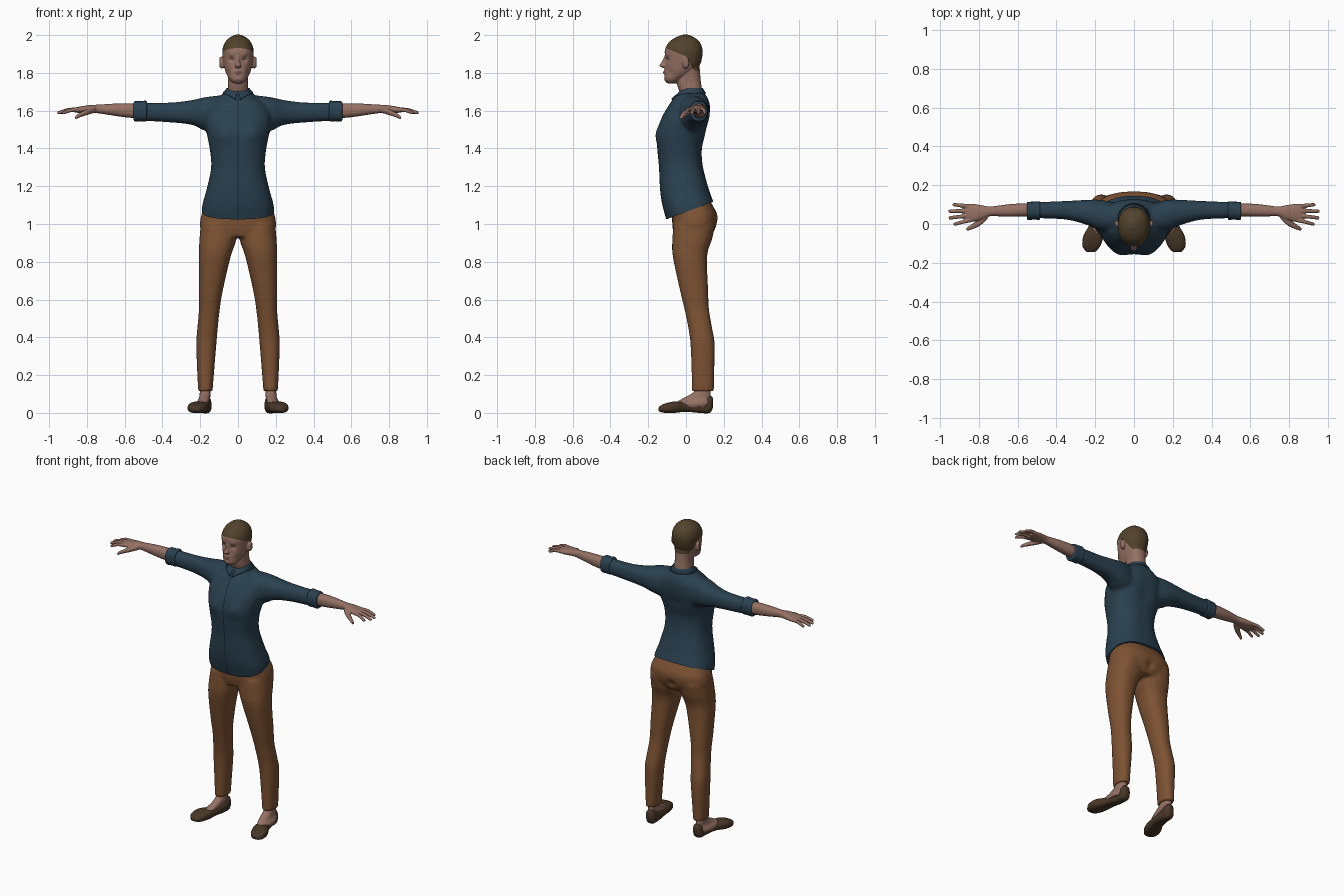
import bpy
import bmesh
import math
from mathutils import Vector

cube = bpy.data.objects.get("Cube")
if cube:
    bpy.data.objects.remove(cube, do_unlink=True)


def material(name, r, g, b):
    m = bpy.data.materials.new(name)
    m.use_nodes = True
    m.diffuse_color = (r, g, b, 1)
    shader = next(n for n in m.node_tree.nodes if n.type == "BSDF_PRINCIPLED")
    shader.inputs["Base Color"].default_value = (r, g, b, 1)
    shader.inputs["Roughness"].default_value = 0.8
    return m


skin = material("skin", .30, .165, .125)
hair = material("cropped_hair", .085, .055, .025)
lip = material("lips", .21, .095, .08)
eye = material("eyes", .10, .07, .06)
cloth = material("shirt_blue", .023, .052, .08)
seam = material("shirt_seam", .009, .02, .03)
tan = material("trouser_tan", .205, .085, .033)
leather = material("shoe_brown", .065, .038, .02)


def spline(rows, steps=5):
    """Smoothly interpolate rows of numbers."""
    out = []
    last = len(rows) - 1
    for i in range(last):
        a, b, c, d = (rows[max(0, min(last, i + k))] for k in (-1, 0, 1, 2))
        for s in range(steps):
            t = s / steps
            out.append([q + t * (r - p) / 2
                        + t * t * (2 * p - 5 * q + 4 * r - w) / 2
                        + t ** 3 * (3 * q - p - 3 * r + w) / 2
                        for p, q, r, w in zip(a, b, c, d)])
    return out + [list(rows[-1])]


def loft(bm, axis, rows, side=1, power=2.3, n=40):
    """Closed skin through rows of (position, low a, high a, low b, high b)."""
    rings = []
    for t, a0, a1, b0, b1 in spline(rows):
        ring = []
        for k in range(n):
            c, s = math.cos(math.tau * k / n), math.sin(math.tau * k / n)
            a = (a0 + a1 + (a1 - a0) * math.copysign(abs(c) ** (2 / power), c)) / 2
            b = (b0 + b1 + (b1 - b0) * math.copysign(abs(s) ** (2 / power), s)) / 2
            x, y, z = {"x": (t, a, b), "y": (a, t, b), "z": (a, b, t)}[axis]
            ring.append(bm.verts.new((x * side, y, z)))
        rings.append(ring)
    faces = [bm.faces.new(rings[0]), bm.faces.new(rings[-1])]
    for lo, hi in zip(rings, rings[1:]):
        for k in range(n):
            j = (k + 1) % n
            faces.append(bm.faces.new((lo[k], lo[j], hi[j], hi[k])))
    bmesh.ops.recalc_face_normals(bm, faces=faces)


def sym(*rows):
    return [(z, -w, w, front, back) for z, w, front, back in rows]


def finish(name, bm, *mats):
    mesh = bpy.data.meshes.new(name)
    bm.to_mesh(mesh)
    bm.free()
    obj = bpy.data.objects.new(name, mesh)
    bpy.context.collection.objects.link(obj)
    for m in mats:
        mesh.materials.append(m)
    bpy.ops.object.select_all(action="DESELECT")
    obj.select_set(True)
    bpy.context.view_layer.objects.active = obj
    bpy.ops.object.shade_smooth_by_angle(angle=math.radians(50))
    return obj


def fuse(bm, voxel, smooth):
    """Merge overlapping closed shells into one blended surface."""
    mesh = bpy.data.meshes.new("blend")
    bm.to_mesh(mesh)
    bm.free()
    obj = bpy.data.objects.new("blend", mesh)
    bpy.context.collection.objects.link(obj)
    remesh = obj.modifiers.new("merge", "REMESH")
    remesh.mode = "VOXEL"
    remesh.voxel_size = voxel
    relax = obj.modifiers.new("relax", "SMOOTH")
    relax.factor = .5
    relax.iterations = smooth
    bpy.context.view_layer.update()
    graph = bpy.context.evaluated_depsgraph_get()
    result = bmesh.new()
    result.from_mesh(obj.evaluated_get(graph).to_mesh())
    bpy.data.objects.remove(obj, do_unlink=True)
    bpy.data.meshes.remove(mesh)
    return result


def bump(bm, centre, radius, push):
    for v in bm.verts:
        d = (v.co - Vector(centre)).length / radius
        if d < 3:
            v.co += Vector(push) * math.exp(-2 * d * d)


def cut(bm, point, normal, clear=False):
    bmesh.ops.bisect_plane(bm, geom=bm.verts[:] + bm.edges[:] + bm.faces[:],
                           plane_co=point, plane_no=normal, clear_inner=clear)


# Head, neck, nose and ears
bm = bmesh.new()
loft(bm, "z", sym((1.745, .025, -.10, -.05), (1.765, .045, -.115, -.02),
                  (1.80, .064, -.115, .035), (1.84, .075, -.11, .072),
                  (1.88, .081, -.11, .085), (1.92, .083, -.112, .088),
                  (1.96, .07, -.092, .075), (1.985, .047, -.06, .048),
                  (2.002, .015, -.02, .015)), power=2.2)
loft(bm, "z", sym((1.66, .06, -.015, .085), (1.72, .054, -.042, .083),
                  (1.76, .052, -.047, .078), (1.83, .055, -.03, .072)))
loft(bm, "z", sym((1.826, .010, -.122, -.09), (1.838, .017, -.141, -.09),
                  (1.86, .009, -.128, -.09), (1.89, .007, -.114, -.09)))
for side in (-1, 1):
    loft(bm, "x", [(.065, -.018, .008, 1.83, 1.87), (.088, -.018, .016, 1.823, 1.885),
                   (.099, -.008, .014, 1.835, 1.88)], side)
bm = fuse(bm, .004, 4)
for side in (-1, 1):
    bump(bm, (.034 * side, -.10, 1.873), .022, (0, .010, 0))
    bump(bm, (.034 * side, -.10, 1.895), .02, (0, -.004, 0))
    bump(bm, (.05 * side, -.08, 1.80), .03, (-.004 * side, .005, 0))
bump(bm, (0, -.115, 1.803), .016, (0, -.007, 0))
bump(bm, (0, -.115, 1.785), .012, (0, .005, 0))
cut(bm, (0, 0, 1.888), (0, .4, 1))
cut(bm, (0, 0, 1.885), (0, 1, .6))
cut(bm, (0, 0, 1.812), (0, 0, 1))
for f in bm.faces:
    x, y, z = f.calc_center_median()
    above_brow = z > 1.888 - .4 * y
    behind_ear = y > .6 * (1.885 - z) and z > 1.812 and abs(x) < .084
    if above_brow or behind_ear:
        f.material_index = 1
    elif y < -.06 and ((abs(x) - .034) / .014) ** 2 + ((z - 1.873) / .005) ** 2 < 1:
        f.material_index = 3
    elif y < -.09 and (x / .023) ** 2 + ((z - 1.803) / .007) ** 2 < 1:
        f.material_index = 2
finish("head", bm, skin, hair, lip, eye)

# Shirt body and sleeves, trimmed along a slanted hem
bm = bmesh.new()
loft(bm, "z", sym((.98, .19, -.09, .16), (1.09, .19, -.123, .152),
                  (1.18, .167, -.137, .122), (1.30, .142, -.143, .09),
                  (1.40, .15, -.152, .084), (1.48, .165, -.152, .106),
                  (1.56, .175, -.13, .123), (1.63, .15, -.09, .126),
                  (1.67, .10, -.062, .113), (1.70, .07, -.037, .092),
                  (1.71, .066, -.03, .09)), power=2.5, n=64)
for side in (-1, 1):
    loft(bm, "x", [(.06, -.04, .10, 1.47, 1.685), (.17, -.035, .124, 1.50, 1.672),
                   (.25, -.002, .124, 1.526, 1.655), (.36, .024, .118, 1.538, 1.643),
                   (.52, .03, .112, 1.547, 1.643)], side)
bm = fuse(bm, .009, 7)
for side in (-1, 1):
    bump(bm, (.075 * side, -.14, 1.475), .07, (0, -.014, 0))
    bump(bm, (.18 * side, .03, 1.50), .05, (.006 * side, 0, -.006))
bump(bm, (0, .11, 1.50), .06, (0, -.008, 0))
cut(bm, (0, -.09, 1.03), (0, -.375, 1), clear=True)
bmesh.ops.holes_fill(bm, edges=[e for e in bm.edges if e.is_boundary], sides=0)
for x in (-.003, .003):
    cut(bm, (x, 0, 0), (1, 0, 0))
for f in bm.faces:
    c = f.calc_center_median()
    if abs(c.x) < .003 and c.y < -.03 and f.normal.y < -.2:
        f.material_index = 1
finish("shirt", bm, cloth, seam)

# Folded collar, open at the throat
bm = bmesh.new()
rows = []
count = 36
for k in range(count + 1):
    angle = math.radians(8 + 344 * k / count)
    s, c = math.sin(angle), -math.cos(angle)
    front = max(0, -c) ** 2
    tip = max(0, -c) ** 12
    rows.append([bm.verts.new((r * s, .026 + d * c, z)) for r, d, z in (
        (.062, .062, 1.675 - .02 * front),
        (.061, .064, 1.716 - .022 * front),
        (.081, .078 + .025 * front, 1.69 - .012 * front - .022 * tip))])
for a, b in zip(rows, rows[1:]):
    for k in (0, 1):
        bm.faces.new((a[k], a[k + 1], b[k + 1], b[k]))
collar = finish("collar", bm, cloth)
thick = collar.modifiers.new("thickness", "SOLIDIFY")
thick.thickness = .006
thick.offset = 0

# Trousers: pelvis blended with both legs
bm = bmesh.new()
loft(bm, "z", sym((1.15, .15, -.07, .11), (1.09, .178, -.076, .146),
                  (1.04, .196, -.074, .167), (.98, .20, -.071, .158),
                  (.93, .17, -.06, .13)), power=2.5, n=56)
for side in (-1, 1):
    loft(bm, "z", [(1.0, .01, .196, -.066, .155), (.92, .008, .204, -.072, .138),
                   (.83, .038, .207, -.07, .112), (.65, .08, .208, -.032, .117),
                   (.545, .097, .207, -.007, .122), (.44, .108, .216, .014, .14),
                   (.36, .115, .221, .024, .152), (.2, .128, .215, .03, .149),
                   (.115, .135, .211, .03, .148)], side)
bm = fuse(bm, .009, 5)
bump(bm, (0, .16, .98), .035, (0, -.014, 0))
finish("trousers", bm, tan)

for side, label in ((1, "left"), (-1, "right")):
    # Rolled cuff
    bm = bmesh.new()
    loft(bm, "x", [(.483, .028, .113, 1.548, 1.648), (.49, .021, .117, 1.543, 1.653),
                   (.515, .023, .115, 1.544, 1.65), (.545, .02, .114, 1.543, 1.65),
                   (.552, .026, .11, 1.55, 1.644)], side)
    finish(label + "_cuff", bm, cloth)

    # Forearm, palm, fingers and thumb
    bm = bmesh.new()
    loft(bm, "x", [(.50, .038, .106, 1.56, 1.637), (.58, .038, .106, 1.563, 1.639),
                   (.66, .038, .10, 1.574, 1.637), (.74, .04, .09, 1.586, 1.632),
                   (.78, .024, .096, 1.588, 1.63), (.83, .012, .104, 1.588, 1.623),
                   (.865, .014, .102, 1.59, 1.616)], side)
    for root, tip, reach in ((.022, .0, .93), (.045, .032, .955),
                             (.068, .066, .957), (.091, .099, .935)):
        mid = (root + tip) / 2
        loft(bm, "x", [(.83, root - .011, root + .011, 1.594, 1.616),
                       ((.83 + reach) / 2, mid - .01, mid + .01, 1.593, 1.615),
                       (reach - .01, tip - .009, tip + .009, 1.581, 1.599),
                       (reach, tip - .005, tip + .005, 1.582, 1.593)], side, n=16)
    loft(bm, "x", [(.755, .025, .06, 1.59, 1.62), (.795, -.01, .03, 1.578, 1.61),
                   (.835, -.028, .0, 1.565, 1.59), (.862, -.036, -.018, 1.553, 1.572)],
         side, n=16)
    finish(label + "_forearm_and_hand", fuse(bm, .004, 3), skin)

    # Bare ankle and instep
    bm = bmesh.new()
    loft(bm, "z", [(.16, .148, .20, .055, .128), (.11, .146, .202, .04, .13),
                   (.075, .148, .208, -.02, .128), (.05, .155, .225, -.06, .12),
                   (.03, .16, .22, -.06, .11)], side)
    finish(label + "_ankle", bm, skin)

    # Flat slip-on shoe
    bm = bmesh.new()
    loft(bm, "y", [(.143, .155, .187, .03, .078), (.125, .142, .203, .0, .09),
                   (.07, .141, .208, .0, .066), (.0, .147, .228, .006, .056),
                   (-.06, .156, .26, .0, .06), (-.11, .172, .266, .0, .05),
                   (-.138, .194, .25, .006, .036), (-.145, .205, .238, .012, .028)],
         side, power=2.8)
    finish(label + "_shoe", bm, leather)
